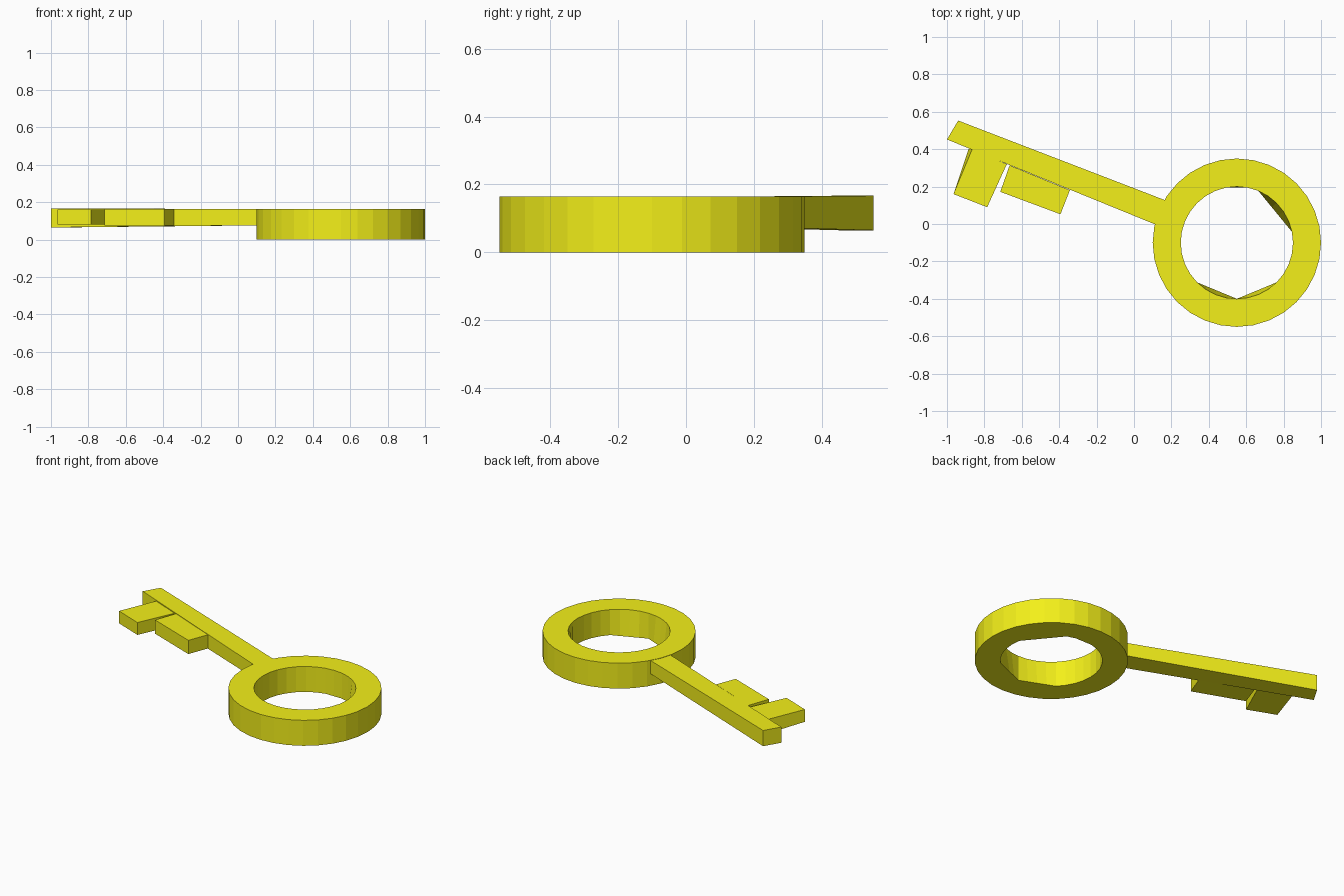
import bpy, math

if "Cube" in bpy.data.objects:
    bpy.data.objects.remove(bpy.data.objects["Cube"])

mat = bpy.data.materials.new("yellow")
mat.diffuse_color = (0.9, 0.87, 0.01, 1)
mat.use_nodes = True
mat.node_tree.nodes["Principled BSDF"].inputs["Base Color"].default_value = mat.diffuse_color


def make(name, verts, faces):
    mesh = bpy.data.meshes.new(name)
    mesh.from_pydata(verts, [], faces)
    mesh.materials.append(mat)
    obj = bpy.data.objects.new(name, mesh)
    bpy.context.collection.objects.link(obj)
    return obj


def prism(name, low, high):
    """Solid between two counter-clockwise outlines of 3D points."""
    n = len(low)
    sides = [(i, (i + 1) % n, n + (i + 1) % n, n + i) for i in range(n)]
    return make(name, low + high, [tuple(reversed(range(n))), tuple(range(n, 2 * n))] + sides)


def at(points, z):
    return [(x, y, z) for x, y in points]


# Ring bow: 32-sided, with a few wide flat facets along the lower rim of the hole
N, CX, CY, H = 32, 0.55, -0.10, 0.165


def circle(r, z):
    return [(CX + r * math.cos(2 * math.pi * i / N),
             CY + r * math.sin(2 * math.pi * i / N), z) for i in range(N)]


outer_low, outer_high = circle(0.45, 0), circle(0.45, H)
inner_low, inner_high = circle(0.30, 0), circle(0.30, H)
for a, b in ((1, 6), (7, 9), (20, 24), (24, 28)):
    for i in range(a + 1, b):
        t = (i - a) / (b - a)
        inner_low[i] = tuple(p + (q - p) * t for p, q in zip(inner_low[a], inner_low[b]))

faces = []
for i in range(N):
    j = (i + 1) % N
    faces += [(i, j, N + j, N + i),
              (N + i, N + j, 3 * N + j, 3 * N + i),
              (3 * N + i, 3 * N + j, 2 * N + j, 2 * N + i),
              (2 * N + i, 2 * N + j, j, i)]
make("ring_bow", outer_low + outer_high + inner_low + inner_high, faces)

# Shaft, slightly thicker towards the tip
tip = [(-0.94, 0.553), (-1.0, 0.452)]
root = [(0.12, -0.005), (0.18, 0.122)]
prism("shaft", at(tip, 0.065) + at(root, 0.077), at(tip, 0.167) + at(root, 0.163))

# Teeth
prism("end_tooth",
      at([(-0.885, 0.40), (-0.965, 0.16), (-0.785, 0.09), (-0.68, 0.32)], 0.08),
      at([(-0.865, 0.40), (-0.965, 0.16), (-0.785, 0.09), (-0.68, 0.32)], 0.16))
tooth = [(-0.665, 0.314), (-0.715, 0.172), (-0.393, 0.052), (-0.343, 0.181)]
prism("long_tooth", at(tooth, 0.075), at(tooth, 0.164))
